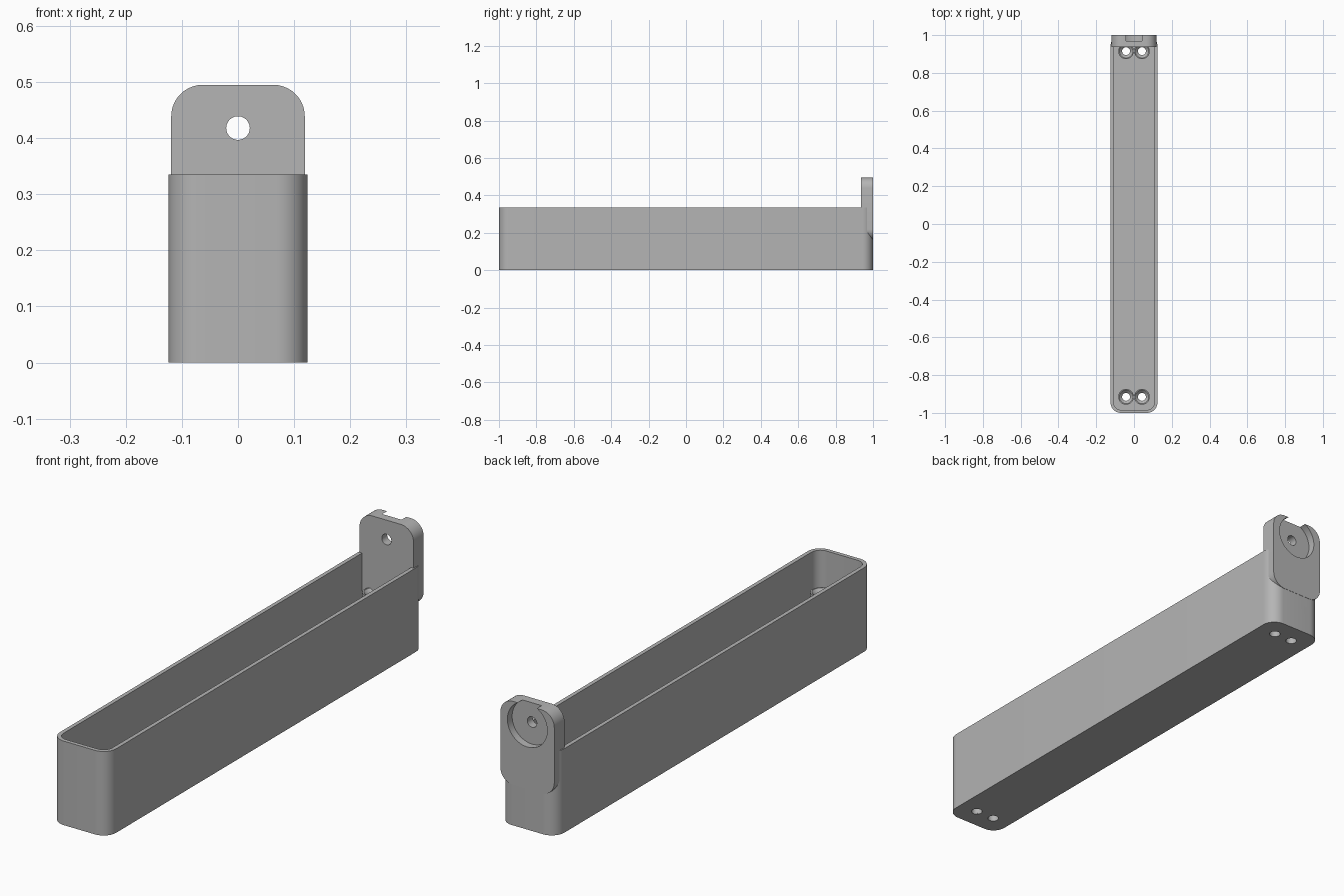
import bpy, bmesh, math
from mathutils import Matrix

old = bpy.data.objects.get("Cube")
if old:
    bpy.data.objects.remove(old, do_unlink=True)

GREY = (0.46, 0.46, 0.46, 1)
mat = bpy.data.materials.new("plain grey")
mat.use_nodes = True
mat.diffuse_color = GREY
bsdf = next(n for n in mat.node_tree.nodes if n.type == 'BSDF_PRINCIPLED')
bsdf.inputs["Base Color"].default_value = GREY


def make(name, bm):
    bmesh.ops.recalc_face_normals(bm, faces=bm.faces)
    me = bpy.data.meshes.new(name)
    bm.to_mesh(me)
    bm.free()
    me.materials.append(mat)
    ob = bpy.data.objects.new(name, me)
    bpy.context.collection.objects.link(ob)
    return ob


def rounded_outline(a0, a1, b0, b1, r, steps=10):
    """Corner-rounded rectangle as 2D points."""
    pts = []
    centres = ((a1 - r, b1 - r), (a0 + r, b1 - r), (a0 + r, b0 + r), (a1 - r, b0 + r))
    for k, (ca, cb) in enumerate(centres):
        for i in range(steps + 1):
            t = math.pi / 2 * (k + i / steps)
            pts.append((ca + r * math.cos(t), cb + r * math.sin(t)))
    return pts


def prism(name, outline, axis, lo, hi, bevel_low=0):
    """Extrude an outline along z, or along y for upright plates."""
    bm = bmesh.new()
    place = (lambda p, h: (p[0], p[1], h)) if axis == 'z' else (lambda p, h: (p[0], h, p[1]))
    low = [bm.verts.new(place(p, lo)) for p in outline]
    high = [bm.verts.new(place(p, hi)) for p in outline]
    base = bm.faces.new(low)
    bm.faces.new(high)
    for i in range(len(low)):
        j = (i + 1) % len(low)
        bm.faces.new((low[i], low[j], high[j], high[i]))
    if bevel_low:
        bmesh.ops.bevel(bm, geom=list(base.edges), offset=bevel_low, segments=4,
                        profile=0.5, affect='EDGES')
    return make(name, bm)


def cylinder(name, r, depth, loc, axis='z'):
    bm = bmesh.new()
    m = Matrix.Translation(loc)
    if axis == 'y':
        m = m @ Matrix.Rotation(math.pi / 2, 4, 'X')
    bmesh.ops.create_cone(bm, cap_ends=True, segments=48, radius1=r, radius2=r,
                          depth=depth, matrix=m)
    return make(name, bm)


def lathe(name, profile, x, y, n=40):
    """Spin a closed (radius, height) profile around a vertical axis."""
    bm = bmesh.new()
    rings = []
    for i in range(n):
        t = 2 * math.pi * i / n
        rings.append([bm.verts.new((x + r * math.cos(t), y + r * math.sin(t), z))
                      for r, z in profile])
    for i in range(n):
        a, b = rings[i], rings[(i + 1) % n]
        for k in range(len(profile)):
            m = (k + 1) % len(profile)
            bm.faces.new((a[k], b[k], b[m], a[m]))
    return make(name, bm)


def cut(ob, cutters):
    bpy.context.view_layer.objects.active = ob
    for c in cutters:
        c.hide_render = True
        mod = ob.modifiers.new("cut", 'BOOLEAN')
        mod.operation = 'DIFFERENCE'
        mod.solver = 'EXACT'
        mod.object = c
        bpy.ops.object.modifier_apply(modifier=mod.name)


W, H, WALL, FLOOR = 0.124, 0.335, 0.016, 0.02
HOLE_Z, BORE = 0.418, 0.021
spots = [(sx * 0.042, sy * 0.915) for sx in (-1, 1) for sy in (-1, 1)]

# Long open tray with rounded corners
tray = prism("tray", rounded_outline(-W, W, -1, 0.999, 0.055), 'z', 0, H)
cavity = prism("cavity_cutter",
               rounded_outline(-W + WALL, W - WALL, -1 + WALL, 0.999 - WALL, 0.055 - WALL),
               'z', FLOOR, H + 0.1, bevel_low=0.014)

# Upright hanging plate at the back
plate = prism("hanging_plate", rounded_outline(-0.119, 0.119, 0.162, 0.495, 0.056),
              'y', 0.936, 1)

# Round recess open at the top, with a through hole, and the floor holes
recess = cylinder("recess_cutter", 0.088, 0.1, (0, 1.02, HOLE_Z), 'y')
eye = cylinder("eye_cutter", BORE, 0.3, (0, 0.95, HOLE_Z), 'y')
floor_holes = [cylinder("floor_hole_cutter", BORE, 0.1, (x, y, 0)) for x, y in spots]
cut(tray, [cavity, recess] + floor_holes)
cut(plate, [recess, eye])
for c in [cavity, recess, eye] + floor_holes:
    bpy.data.objects.remove(c, do_unlink=True)

# Screw posts with chamfered bores
post_profile = [(BORE, 0.004), (0.0415, 0.004), (0.0415, 0.205), (0.036, 0.205), (BORE, 0.19)]
posts = [lathe("screw_post", post_profile, x, y) for x, y in spots]

# Smooth the round surfaces, keep the edges crisp
bpy.ops.object.select_all(action='DESELECT')
for ob in [tray, plate] + posts:
    ob.select_set(True)
bpy.context.view_layer.objects.active = tray
bpy.ops.object.shade_smooth_by_angle(angle=math.radians(30))
